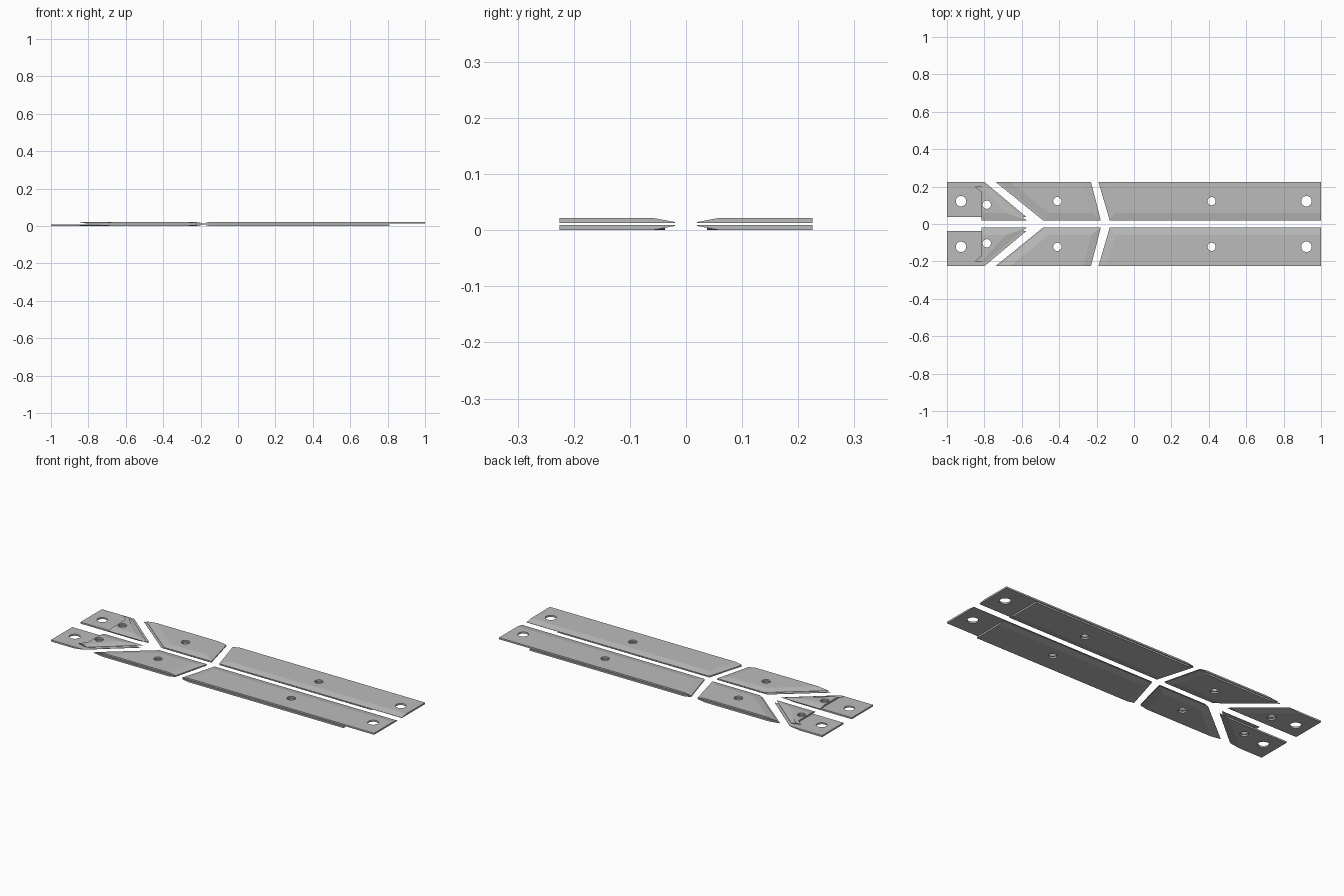
import bpy, bmesh
from mathutils import Vector

cube = bpy.data.objects.get("Cube")
if cube:
    bpy.data.objects.remove(cube, do_unlink=True)

grey = bpy.data.materials.new("plain_grey")
grey.use_nodes = True
COLOUR = (0.5, 0.5, 0.5, 1)
grey.diffuse_color = COLOUR
grey.node_tree.nodes["Principled BSDF"].inputs["Base Color"].default_value = COLOUR

BEVEL = 0.04
UPPER = (0.013, 0.0145, 0.022)   # inner face, thin rim, outer face
LOWER = (0.009, 0.0075, 0.0)


def offset_outline(pts, bevelled):
    """Move each bevelled edge of a counter-clockwise outline inwards."""
    lines = []
    for i, p in enumerate(pts):
        d = (pts[(i + 1) % len(pts)] - p).normalized()
        shift = BEVEL if i in bevelled else 0
        lines.append((p + Vector((-d.y, d.x)) * shift, d))
    result = []
    for i, (q, e) in enumerate(lines):
        p, d = lines[i - 1]
        cross = d.x * e.y - d.y * e.x
        w = q - p
        result.append(p + d * ((w.x * e.y - w.y * e.x) / cross))
    return result


def add_plate(name, outline, bevelled, levels, holes):
    """Thin plate with knife edges, drilled holes and a mirrored twin."""
    pts = [Vector(p) for p in outline]
    top = offset_outline(pts, bevelled)
    bm = bmesh.new()
    rings = [[bm.verts.new((p.x, p.y, z)) for p in ring]
             for ring, z in zip((pts, pts, top), levels)]
    bm.faces.new(rings[0])
    bm.faces.new(rings[2])
    n = len(pts)
    for a, b in zip(rings, rings[1:]):
        for i in range(n):
            j = (i + 1) % n
            bm.faces.new((a[i], a[j], b[j], b[i]))
    bmesh.ops.recalc_face_normals(bm, faces=bm.faces)
    mesh = bpy.data.meshes.new(name)
    bm.to_mesh(mesh)
    bm.free()
    mesh.materials.append(grey)
    obj = bpy.data.objects.new(name, mesh)
    bpy.context.collection.objects.link(obj)
    bpy.context.view_layer.objects.active = obj
    for x, y, r in holes:
        bpy.ops.mesh.primitive_cylinder_add(vertices=32, radius=r, depth=0.2, location=(x, y, 0.01))
        drill = bpy.context.object
        drill.data.materials.append(grey)
        drill.hide_render = True
        bpy.context.view_layer.objects.active = obj
        cut = obj.modifiers.new("hole", 'BOOLEAN')
        cut.operation, cut.solver, cut.object = 'DIFFERENCE', 'EXACT', drill
        bpy.ops.object.modifier_apply(modifier=cut.name)
        bpy.data.objects.remove(drill, do_unlink=True)
    mirror = obj.modifiers.new("mirror", 'MIRROR')
    mirror.use_axis = (False, True, False)
    mirror.use_mirror_merge = False
    bpy.ops.object.modifier_apply(modifier=mirror.name)


OUT, IN = 0.225, 0.02
small_long, small_mid, small_end = (0.415, 0.122, 0.022), (-0.41, 0.122, 0.022), (-0.787, 0.103, 0.022)

# Long plates: overlap at the far end leaves one layer showing
for name, end, levels, holes in (
        ("long_upper_plate", 1.0, UPPER, [small_long, (0.922, 0.122, 0.028)]),
        ("long_lower_plate", 0.81, LOWER, [small_long])):
    add_plate(name, [(-0.13, IN), (end, IN), (end, OUT), (-0.19, OUT)], {0, 3}, levels, holes)

# Middle plates: slanted on both ends
for name, step, levels in (("middle_upper_plate", 0.015, UPPER), ("middle_lower_plate", 0, LOWER)):
    add_plate(name, [(-0.487 + step, IN), (-0.178, IN), (-0.23, OUT), (-0.74 + step, OUT)],
              {0, 1, 3}, levels, [small_mid])

# End plates: a long tab below, a small wedge above
add_plate("end_lower_plate", [(-1, 0.037), (-0.575, 0.037), (-0.80, OUT), (-1, OUT)],
          {1}, LOWER, [small_end, (-0.925, 0.122, 0.028)])
add_plate("end_upper_plate", [(-0.815, IN), (-0.575, IN), (-0.79, 0.2), (-0.815, 0.2)],
          {0, 1}, UPPER, [small_end])
